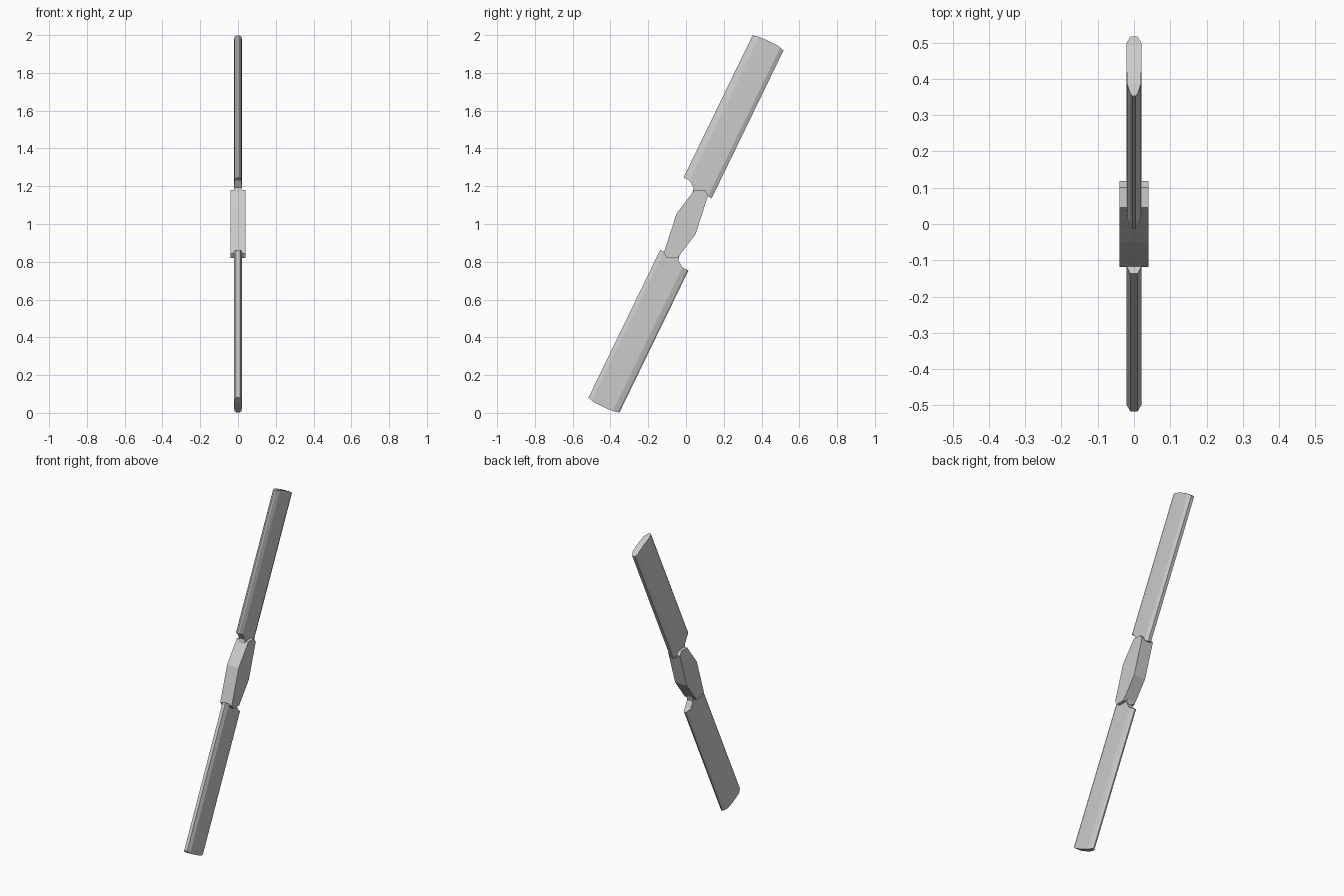
import bpy
from math import sin, cos, radians

if "Cube" in bpy.data.objects:
    bpy.data.objects.remove(bpy.data.objects["Cube"])

TILT = radians(25.9)


def make_mesh(name, verts, faces):
    mesh = bpy.data.meshes.new(name)
    mesh.from_pydata(verts, [], faces)
    mesh.update()
    obj = bpy.data.objects.new(name, mesh)
    bpy.context.collection.objects.link(obj)
    return obj


# Blade stations across the width: offset, half thickness, root end, tip end
STATIONS = [
    (-0.119, 0.004, 0.216, 1.052),
    (-0.110, 0.011, 0.216, 1.054),
    (-0.084, 0.0195, 0.215, 1.060),
    (-0.048, 0.02, 0.191, 1.062),
    (-0.030, 0.02, 0.120, 1.063),
    (0.030, 0.02, 0.120, 1.061),
    (0.041, 0.02, 0.183, 1.058),
    (0.063, 0.010, 0.183, 1.052),
]


def make_blade(name, sign):
    verts, faces = [], []
    for s, h, root, tip in STATIONS:
        for x, t in ((-h, root), (h, root), (h, tip), (-h, tip)):
            y = s * cos(TILT) + t * sin(TILT)
            z = t * cos(TILT) - s * sin(TILT)
            verts.append((x, sign * y, 1 + sign * z))
    for i in range(len(STATIONS) - 1):
        a, b = 4 * i, 4 * i + 4
        for k in range(4):
            n = (k + 1) % 4
            faces.append((a + k, b + k, b + n, a + n))
    last = 4 * (len(STATIONS) - 1)
    faces += [(0, 1, 2, 3), (last + 3, last + 2, last + 1, last)]
    return make_mesh(name, verts, faces)


# Two blades, the lower one turned half a revolution
make_blade("upper_blade", 1)
make_blade("lower_blade", -1)

# Central hub: point-symmetric outline extruded across x
half = [(0.045, 0.18), (0.100, 0.18), (0.118, 0.155), (0.050, -0.055)]
outline = half + [(-y, -z) for y, z in half]
n = len(outline)
hub_verts = [(x, y, 1 + z) for x in (-0.04, 0.04) for y, z in outline]
hub_faces = [tuple(range(n)), tuple(reversed(range(n, 2 * n)))]
hub_faces += [(i, i + n, (i + 1) % n + n, (i + 1) % n) for i in range(n)]
make_mesh("hub", hub_verts, hub_faces)

# Consistent outward normals
import bmesh
for obj in bpy.data.objects:
    bm = bmesh.new()
    bm.from_mesh(obj.data)
    bmesh.ops.recalc_face_normals(bm, faces=bm.faces)
    bm.to_mesh(obj.data)
    bm.free()
